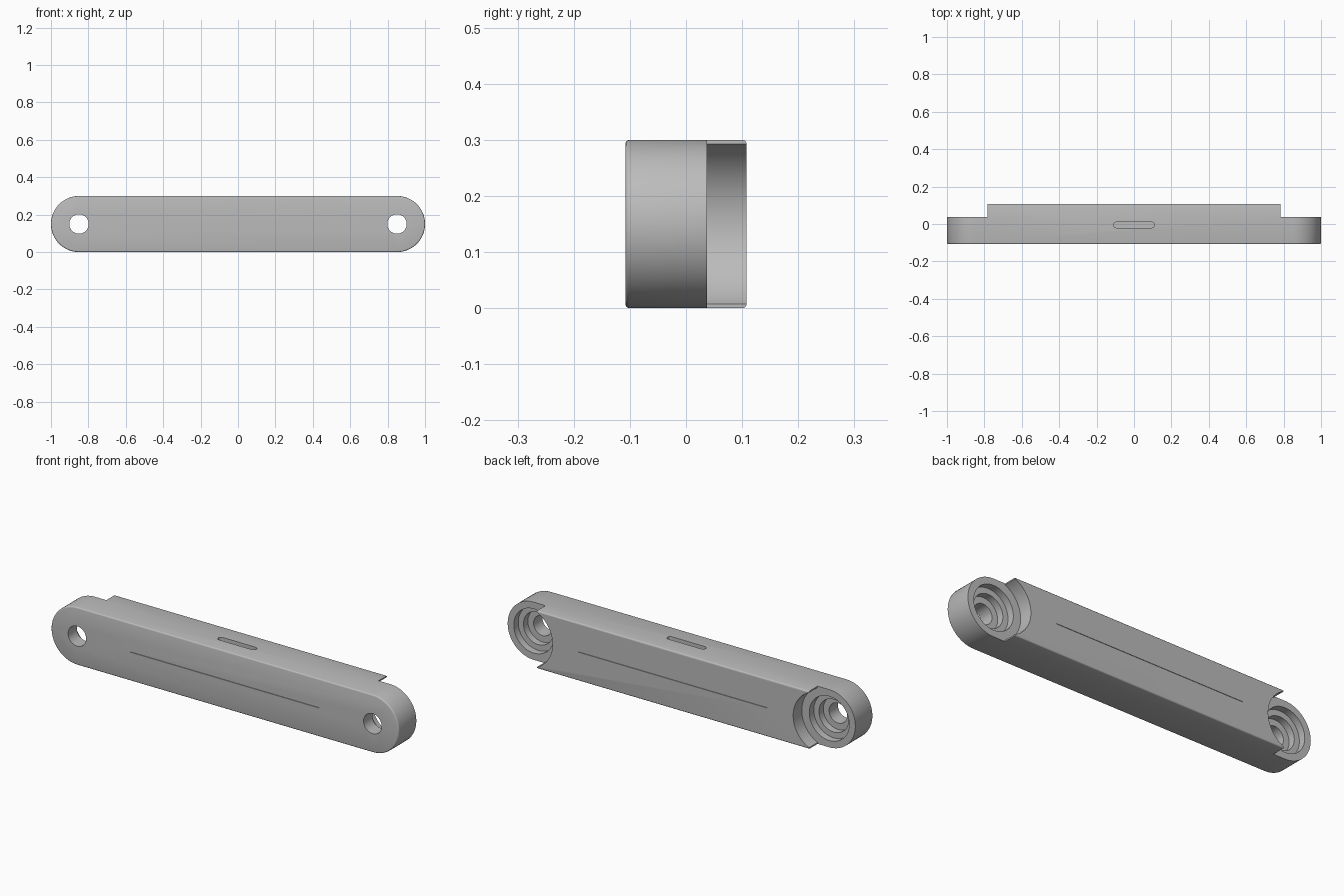
import bpy, bmesh, math
from mathutils import Matrix

if "Cube" in bpy.data.objects:
    bpy.data.objects.remove(bpy.data.objects["Cube"])

R, CX, CZ = 0.15, 0.85, 0.15
FRONT, BACK, STEP = -0.108, 0.108, 0.037

grey = bpy.data.materials.new("plain_grey")
grey.diffuse_color = (0.5, 0.5, 0.5, 1)
grey.use_nodes = True
grey.node_tree.nodes["Principled BSDF"].inputs["Base Color"].default_value = grey.diffuse_color


def finish(name, bm):
    bmesh.ops.recalc_face_normals(bm, faces=bm.faces)
    me = bpy.data.meshes.new(name)
    bm.to_mesh(me)
    bm.free()
    me.materials.append(grey)
    ob = bpy.data.objects.new(name, me)
    bpy.context.collection.objects.link(ob)
    return ob


def stadium(half, r, n):
    """Outline of a bar with round ends, half = centre distance of the ends."""
    pts = []
    for side in (1, -1):
        for i in range(n + 1):
            a = -math.pi / 2 + math.pi * i / n
            pts.append((side * (half + r * math.cos(a)), side * r * math.sin(a)))
    return pts


def prism(name, pts, y0, y1, cz=CZ, bevel=0):
    """Extrude an x-z outline along y, optionally rounding both rims."""
    bm = bmesh.new()
    face = bm.faces.new([bm.verts.new((x, y0, z + cz)) for x, z in pts])
    ext = bmesh.ops.extrude_face_region(bm, geom=[face])
    verts = [v for v in ext["geom"] if isinstance(v, bmesh.types.BMVert)]
    bmesh.ops.translate(bm, verts=verts, vec=(0, y1 - y0, 0))
    if bevel:
        rims = [e for e in bm.edges if abs(e.verts[0].co.y - e.verts[1].co.y) < 1e-6]
        bmesh.ops.bevel(bm, geom=rims, offset=bevel, segments=3, profile=0.5,
                        affect='EDGES')
    return finish(name, bm)


def cylinder(name, x, r, y0, y1, n=64):
    pts = [(x + r * math.cos(2 * math.pi * i / n), r * math.sin(2 * math.pi * i / n))
           for i in range(n)]
    return prism(name, pts, y0, y1)


def box(name, x0, x1, y0, y1, z0, z1):
    return prism(name, [(x0, z0), (x1, z0), (x1, z1), (x0, z1)], y0, y1, cz=0)


# Main bar with round ends and softened rims
bar = prism("link_bar", stadium(CX, R, 32), FRONT, BACK, bevel=0.007)

cutters = []
for s, side in ((1, "right"), (-1, "left")):
    x = s * CX
    # Step at the back of each end: a scooped pocket with blunt horn tips
    cutters.append(cylinder(side + "_scoop_cutter", x, 0.158, STEP, 0.2))
    cutters.append(box(side + "_step_cutter", *sorted((s * 0.783, s * 1.2)),
                       STEP, 0.2, -0.1, 0.4))
    # Stepped recess and through hole
    cutters.append(cylinder(side + "_recess_cutter", x, 0.115, 0.0, 0.15))
    cutters.append(cylinder(side + "_seat_cutter", x, 0.085, -0.036, 0.15))
    cutters.append(cylinder(side + "_hole_cutter", x, 0.052, -0.2, 0.2, 48))

# Rounded slot in the top
slot = prism("top_slot_cutter", stadium(0.094, 0.0155, 8), -0.05, 0.05, cz=0)
slot.data.transform(Matrix.Translation((0, -0.005, 0.3)) @ Matrix.Rotation(math.pi / 2, 4, 'X'))
cutters.append(slot)

# Fine slits along the front and back faces
for name, y in (("front_slit_cutter", FRONT), ("back_slit_cutter", BACK)):
    cutters.append(box(name, -0.543, 0.543, y - 0.006, y + 0.006, CZ - 0.001, CZ + 0.001))

for c in cutters:
    mod = bar.modifiers.new(c.name, 'BOOLEAN')
    mod.operation, mod.solver, mod.object = 'DIFFERENCE', 'EXACT', c
    c.hide_render = True
    c.hide_set(True)

# Bake the cuts, then smooth the round surfaces
bpy.context.view_layer.update()
deps = bpy.context.evaluated_depsgraph_get()
cut = bpy.data.meshes.new_from_object(bar.evaluated_get(deps))
bar.modifiers.clear()
bar.data = cut
for c in cutters:
    bpy.data.objects.remove(c)
bpy.context.view_layer.objects.active = bar
bar.select_set(True)
bpy.ops.object.shade_smooth_by_angle(angle=math.radians(32))
